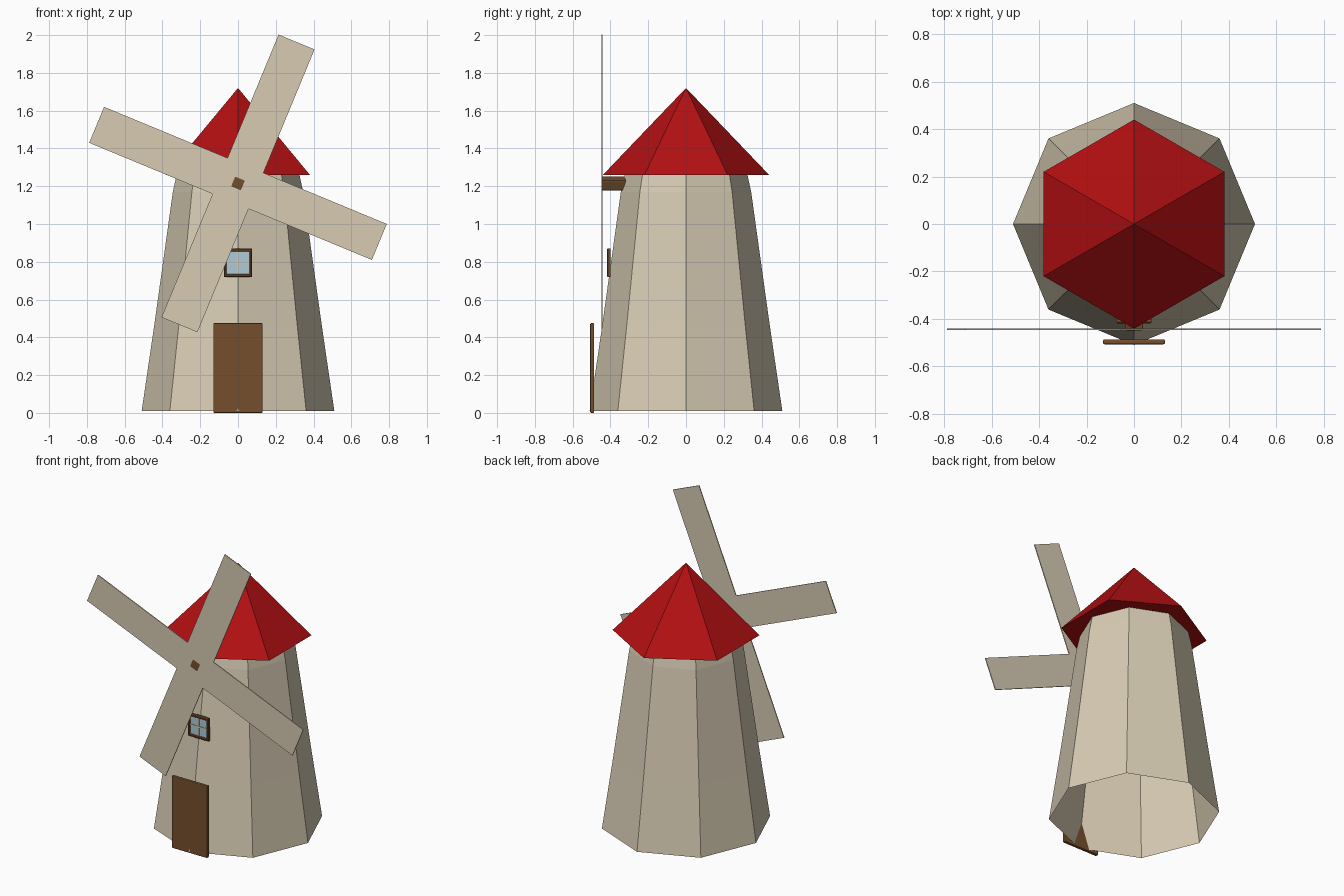
import bpy, bmesh, math
from mathutils import Matrix

if "Cube" in bpy.data.objects:
    bpy.data.objects.remove(bpy.data.objects["Cube"], do_unlink=True)


def material(name, rgb):
    m = bpy.data.materials.new(name)
    m.use_nodes = True
    m.diffuse_color = (*rgb, 1)
    m.node_tree.nodes["Principled BSDF"].inputs["Base Color"].default_value = (*rgb, 1)
    return m


cream = material("cream plaster", (0.68, 0.60, 0.45))
red = material("roof red", (0.45, 0.005, 0.006))
brown = material("wood brown", (0.18, 0.078, 0.026))
blue = material("window blue", (0.42, 0.60, 0.70))


def finish(bm, name, mat):
    bmesh.ops.recalc_face_normals(bm, faces=bm.faces)
    mesh = bpy.data.meshes.new(name)
    bm.to_mesh(mesh)
    bm.free()
    mesh.materials.append(mat)
    obj = bpy.data.objects.new(name, mesh)
    bpy.context.collection.objects.link(obj)
    return obj


def box(name, mat, x, y, z, bevel=0, turn=0):
    """Box from (min, max) ranges, optionally bevelled and turned about y."""
    bm = bmesh.new()
    bmesh.ops.create_cube(bm, size=1)
    bmesh.ops.scale(bm, verts=bm.verts, vec=[r[1] - r[0] for r in (x, y, z)])
    if bevel:
        bmesh.ops.bevel(bm, geom=bm.edges[:], offset=bevel, segments=2,
                        profile=0.5, affect='EDGES')
    centre = Matrix.Translation([(r[0] + r[1]) / 2 for r in (x, y, z)])
    bm.transform(centre @ Matrix.Rotation(turn, 4, 'Y'))
    return finish(bm, name, mat)


# Tower: open octagonal shell with a tapering profile
bm = bmesh.new()
rings = []
for r, z in [(0.51, 0.01), (0.444, 0.46), (0.345, 1.17), (0.325, 1.262)]:
    rings.append([bm.verts.new((r * math.cos(i * math.pi / 4),
                                r * math.sin(i * math.pi / 4), z)) for i in range(8)])
for low, high in zip(rings, rings[1:]):
    for i in range(8):
        j = (i + 1) % 8
        bm.faces.new((low[i], low[j], high[j], high[i]))
finish(bm, "tower", cream)

# Roof: six-sided cone with points to the front and back
bm = bmesh.new()
bmesh.ops.create_cone(bm, cap_ends=True, segments=6, radius1=0.44, radius2=0, depth=0.46)
point = max(bm.verts, key=lambda v: v.co.xy.length).co
bm.transform(Matrix.Translation((0, 0, 1.49))
             @ Matrix.Rotation(math.pi / 2 - math.atan2(point.y, point.x), 4, 'Z'))
finish(bm, "roof", red)

# Sails: one thin cross-shaped plate
hub_z, tilt = 1.215, math.radians(22.5)
half, reach = 0.103, 0.81
bm = bmesh.new()
outline = []
for k in range(4):
    turn = Matrix.Rotation(k * math.pi / 2 + tilt, 4, 'Y')
    for x, z in [(-half, half), (-half, reach), (half, reach)]:
        outline.append(bm.verts.new(turn @ Matrix.Translation((x, 0, z)).to_translation()))
plate = bm.faces.new(outline)
solid = bmesh.ops.extrude_face_region(bm, geom=[plate])
bmesh.ops.translate(bm, vec=(0, 0.006, 0),
                    verts=[v for v in solid["geom"] if isinstance(v, bmesh.types.BMVert)])
bm.transform(Matrix.Translation((0, -0.447, hub_z)))
finish(bm, "sails", cream)

# Square axle showing through the sails
box("axle", brown, (-0.03, 0.03), (-0.4485, -0.318), (hub_z - 0.03, hub_z + 0.03), 0.006, tilt)

# Door
box("door", brown, (-0.13, 0.13), (-0.507, -0.486), (0, 0.475), 0.005)

# Window: frame bars, pane and glazing bars
wz, outer, inner = 0.795, 0.075, 0.06
bm = bmesh.new()
loops = []
for y, s in [(-0.4, outer), (-0.414, outer), (-0.419, outer - 0.005),
             (-0.419, inner + 0.003), (-0.416, inner), (-0.4, inner)]:
    loops.append([bm.verts.new((sx * s, y, wz + sz * s))
                  for sx, sz in ((-1, -1), (1, -1), (1, 1), (-1, 1))])
for a, b in zip(loops, loops[1:] + loops[:1]):
    for i in range(4):
        j = (i + 1) % 4
        bm.faces.new((a[i], a[j], b[j], b[i]))
finish(bm, "window_frame", brown)
box("window_pane", blue, (-inner, inner), (-0.408, -0.401), (wz - inner, wz + inner))
bar = 0.004
box("glazing_bar_upright", cream, (-bar, bar), (-0.412, -0.405), (wz - inner, wz + inner))
box("glazing_bar_level", cream, (-inner, inner), (-0.4115, -0.405), (wz - bar, wz + bar))
